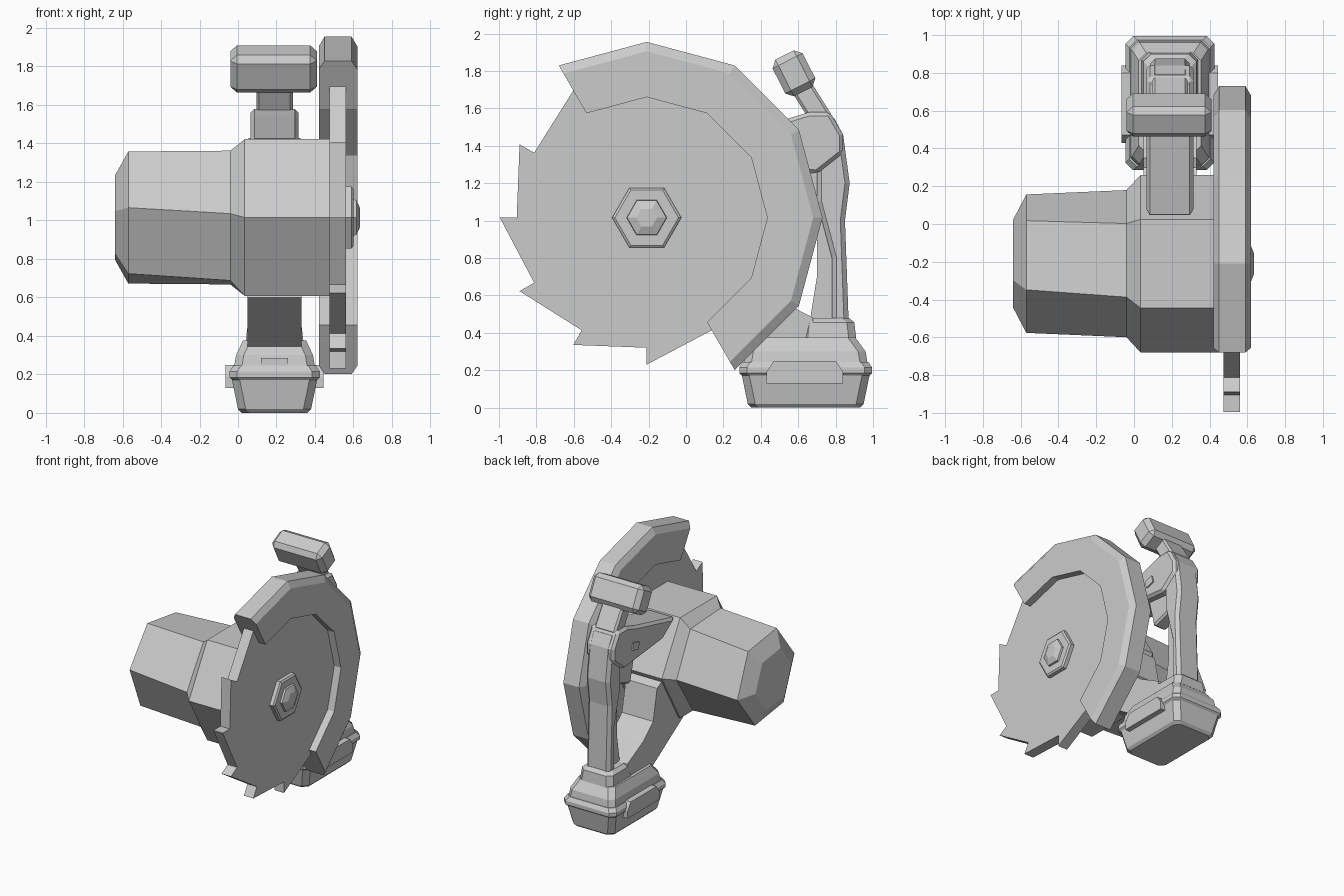
import bpy, bmesh
from math import sin, cos, radians
from mathutils import Matrix, Vector

if "Cube" in bpy.data.objects:
    bpy.data.objects.remove(bpy.data.objects["Cube"])

GREY = (.6, .6, .6, 1)
grey = bpy.data.materials.new("tool grey")
grey.use_nodes = True
grey.diffuse_color = GREY
grey.node_tree.nodes["Principled BSDF"].inputs["Base Color"].default_value = GREY

AXIS_Y, AXIS_Z = -.21, 1.015    # blade and motor axis
MIDDLE = .19                    # centre plane of handle and battery


def finish(name, bm, chamfer):
    """Turn a bmesh into a grey object with optional chamfered edges."""
    bmesh.ops.recalc_face_normals(bm, faces=bm.faces)
    mesh = bpy.data.meshes.new(name)
    bm.to_mesh(mesh)
    bm.free()
    mesh.materials.append(grey)
    part = bpy.data.objects.new(name, mesh)
    bpy.context.collection.objects.link(part)
    if chamfer:
        modifier = part.modifiers.new("Edge chamfer", "BEVEL")
        modifier.width = chamfer
        modifier.segments = 1
        modifier.limit_method = "ANGLE"
        modifier.angle_limit = radians(35)


def loft(name, rings, chamfer=0):
    """Skin a row of equal-length rings and close both ends."""
    bm = bmesh.new()
    rows = [[bm.verts.new(point) for point in ring] for ring in rings]
    count = len(rows[0])
    for near, far in zip(rows, rows[1:]):
        for i in range(count):
            j = (i + 1) % count
            bm.faces.new((near[i], near[j], far[j], far[i]))
    bm.faces.new(rows[0])
    bm.faces.new(rows[-1])
    finish(name, bm, chamfer)


def side_profile(name, outline, half, chamfer=0, middle=MIDDLE):
    """Extrude a (y, z) outline across x."""
    loft(name, [[(x, y, z) for y, z in outline] for x in (middle - half, middle + half)], chamfer)


def box(name, y, z, size, tilt=0, chamfer=0, x=MIDDLE):
    """Box leaning about the x axis."""
    bm = bmesh.new()
    place = Matrix.Translation((x, y, z)) @ Matrix.Rotation(radians(tilt), 4, "X")
    bmesh.ops.create_cube(bm, size=1, matrix=place @ Matrix.Diagonal(Vector(size)).to_4x4())
    finish(name, bm, chamfer)


def polar(x, radius, degrees):
    angle = radians(degrees)
    return (x, AXIS_Y + radius * cos(angle), AXIS_Z + radius * sin(angle))


def hexagon(x, radius, turn=0):
    return [polar(x, radius, turn + 60 * i) for i in range(6)]


def slab(z, half, extra=.12, y=.64, cut=.04):
    """Horizontal rectangle with cut corners, longer than wide by extra."""
    length = half + extra
    corners = []
    for sx, sy in ((1, 1), (-1, 1), (-1, -1), (1, -1)):
        pair = [(MIDDLE + sx * half, y + sy * (length - cut), z),
                (MIDDLE + sx * (half - cut), y + sy * length, z)]
        corners += pair if sx == sy else reversed(pair)
    return corners


# Toothed blade
def blade_ring(x):
    return [polar(x, radius, 30 * i) for i in range(12) for radius in (.695, .785)]


loft("saw_blade", [blade_ring(.475), blade_ring(.56)])

# Guard with chamfered rim and blade groove, swept around half of the blade
INNER, OUTER, BLADE_MIDDLE = .645, .94, .52
half_section = [(INNER, .04), (INNER, .1), (OUTER - .05, .1), (OUTER, .07)]
section = [(radius, BLADE_MIDDLE + offset) for radius, offset in half_section]
section += [(radius, BLADE_MIDDLE - offset) for radius, offset in reversed(half_section)]
section += [(INNER + .04, BLADE_MIDDLE - .04), (INNER + .04, BLADE_MIDDLE + .04)]
loft("blade_guard", [[polar(x, radius, angle) for radius, x in section]
                     for angle in range(-60, 121, 30)])

# Arbor flange and bolt
loft("arbor_flange", [hexagon(.55, .185), hexagon(.59, .185), hexagon(.6, .17)])
loft("arbor_bolt", [hexagon(.59, .11), hexagon(.615, .105), hexagon(.635, .055)])

# Motor housing: slightly twisted can, flaring into the gear case
loft("motor_housing", [hexagon(-.64, .235, -8), hexagon(-.57, .37, -8),
                       hexagon(-.04, .39, -3), hexagon(.035, .47), hexagon(.475, .47)])

# Arms joining the motor to the grip and to the battery mount
side_profile("upper_arm", [(.03, 1.42), (.53, 1.54), (.66, 1.58), (.77, 1.58), (.84, 1.46),
                           (.84, 1.36), (.7, 1.25), (.2, 1.3)], half=.125, chamfer=.02)
side_profile("lower_arm", [(-.05, .6), (.2, 1), (.3, .95), (.35, .7), (.47, .59),
                           (.68, .48), (.68, .34), (.36, .34)], half=.14)

# Rear grip, with a slimmer strip along its front
side_profile("rear_grip", [(.7, 1.4), (.78, 1.57), (.84, 1.46), (.875, 1.2), (.85, 1),
                           (.87, .45), (.78, .45), (.78, .8), (.7, 1.1)], half=.105, chamfer=.025)
side_profile("grip_strip", [(.7, 1), (.8, 1), (.8, .45), (.66, .45), (.7, .7)], half=.06)

# Trigger and side button
side_profile("trigger", [(.45, 1.32), (.74, 1.32), (.74, 1.12), (.52, 1.05)],
             half=.06, chamfer=.015)
box("lock_button", y=.56, z=1.39, size=(.27, .08, .06), tilt=14)

# Front handle on its neck
box("handle_neck", y=.67, z=1.63, size=(.19, .115, .24), tilt=32, chamfer=.015)
box("cross_handle", y=.577, z=1.787, size=(.45, .18, .22), tilt=27, chamfer=.035, x=.185)

# Battery: tapered pack, rim, shoulder and pedestal
loft("battery_pack", [slab(0, .17), slab(.02, .19), slab(.19, .225)])
loft("battery_rim", [slab(.17, .22), slab(.185, .235), slab(.215, .235), slab(.245, .215)])
loft("battery_shoulder", [slab(.24, .21), slab(.3, .2), slab(.375, .165, extra=.1)])
loft("grip_pedestal", [slab(z, half, extra=0, y=.76)
                       for z, half in ((.37, .15), (.455, .14), (.48, .11))])

# Release tabs on both sides, and the front latch
for name, side in (("right_release_tab", -1), ("left_release_tab", 1)):
    side_profile(name, [(.43, .13), (.84, .13), (.84, .19), (.8, .25), (.47, .25), (.43, .19)],
                 half=.03, middle=MIDDLE + side * .225)
box("front_latch", y=.34, z=.26, size=(.14, .07, .05))
